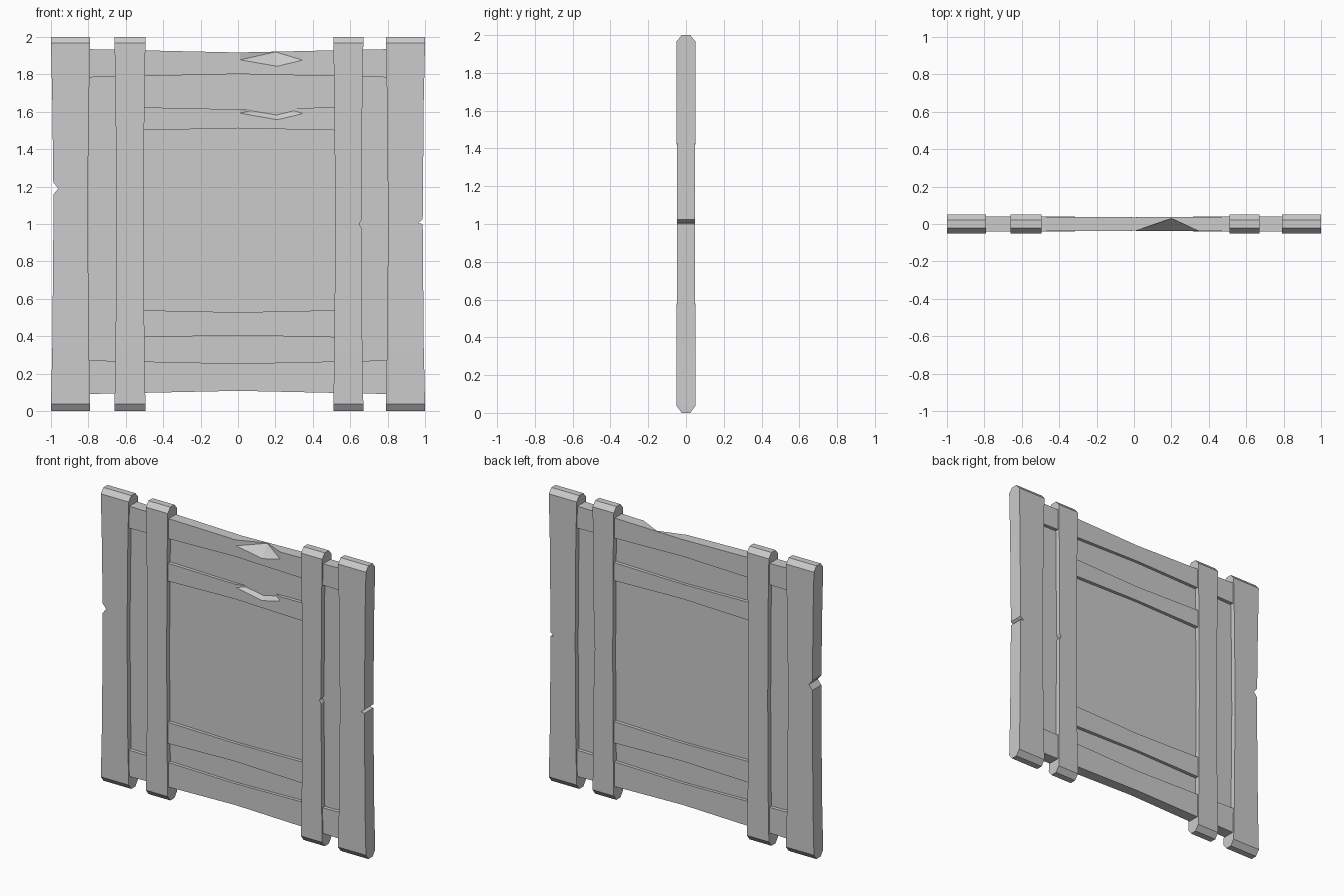
import bpy, bmesh
from mathutils import Vector

if "Cube" in bpy.data.objects:
    bpy.data.objects.remove(bpy.data.objects["Cube"])


def make_object(name, bm):
    bmesh.ops.recalc_face_normals(bm, faces=bm.faces)
    mesh = bpy.data.meshes.new(name)
    bm.to_mesh(mesh)
    bm.free()
    obj = bpy.data.objects.new(name, mesh)
    bpy.context.collection.objects.link(obj)
    return obj


def loft(name, rings):
    """Bridge a list of four-point rings into a closed bar."""
    bm = bmesh.new()
    loops = [[bm.verts.new(p) for p in r] for r in rings]
    for a, b in zip(loops, loops[1:]):
        for i in range(4):
            j = (i + 1) % 4
            bm.faces.new((a[i], a[j], b[j], b[i]))
    bm.faces.new(loops[0])
    bm.faces.new(loops[-1])
    return make_object(name, bm)


def post(name, x0, x1, waist, notch=None):
    """Vertical plank, bevelled ends, slightly waisted; notch = (side, z, depth, half height)."""
    stations = [(0, 0, .022), (.037, 0, .05), (.35, .55, .0495), (1, 1, .048),
                (1.65, .55, .0495), (1.967, 0, .05), (2, 0, .022)]
    rows = {z: [x0 + waist * k, x1 - waist * k, h] for z, k, h in stations}
    if notch:
        side, zc, depth, half = notch
        for z, d in ((zc - half, 0), (zc, depth), (zc + half, 0)):
            row = [x0 + waist * .95, x1 - waist * .95, .048]
            row[side] += d if side == 0 else -d
            rows[z] = row
    loft(name, [[(a, -h, z), (b, -h, z), (b, h, z), (a, h, z)]
                for z, (a, b, h) in sorted(rows.items())])


def rail(name, half_len, z0, z1, waist):
    """Horizontal board, thinner in the middle."""
    rings = []
    for x, k, h in ((-half_len, 0, .041), (0, waist, .036), (half_len, 0, .041)):
        a, b = z0 + k, z1 - k
        rings.append([(x, -h, a), (x, h, a), (x, h, b), (x, -h, b)])
    return loft(name, rings)


def chip(obj, dz):
    """Splinter broken out of the front top edge of a rail."""
    pts = [(0, -.04, 1.875), (.21, -.04, 1.84), (.35, -.04, 1.875), (.2, .03, 1.92)]
    pts += [(x, -.07, z) for x, y, z in pts[:3]]
    pts += [(x, y, 1.97) for x, y, z in pts]
    bm = bmesh.new()
    for p in pts:
        bm.verts.new(Vector(p) + Vector((0, 0, dz)))
    hull = bmesh.ops.convex_hull(bm, input=bm.verts)
    junk = [v for v in hull["geom_interior"] if isinstance(v, bmesh.types.BMVert)]
    bmesh.ops.delete(bm, geom=junk, context='VERTS')
    cutter = make_object("chip_cutter", bm)
    mod = obj.modifiers.new("chip", 'BOOLEAN')
    mod.operation, mod.solver, mod.object = 'DIFFERENCE', 'EXACT', cutter
    graph = bpy.context.evaluated_depsgraph_get()
    mesh = bpy.data.meshes.new_from_object(obj.evaluated_get(graph))
    obj.modifiers.clear()
    obj.data = mesh
    bpy.data.objects.remove(cutter)


# Upright posts
post("outer_post_left", -1, -.79, .013, (0, 1.19, .027, .033))
post("inner_post_left", -.66, -.495, .01)
post("inner_post_right", .51, .67, .01, (1, 1.0, .013, .02))
post("outer_post_right", .79, 1, .013, (1, 1.005, .025, .02))

# Cross rails, the upper two chipped
chip(rail("top_rail", .85, 1.783, 1.936, .019), 0)
chip(rail("upper_rail", .57, 1.5, 1.625, .012), -.285)
rail("lower_rail", .57, .393, .54, .012)
rail("bottom_rail", .85, .09, .272, .018)

# Thin board behind the rails
x, y, a, b = .85, .016, .2, 1.85
loft("panel", [[(s, -y, a), (s, y, a), (s, y, b), (s, -y, b)] for s in (-x, x)])
